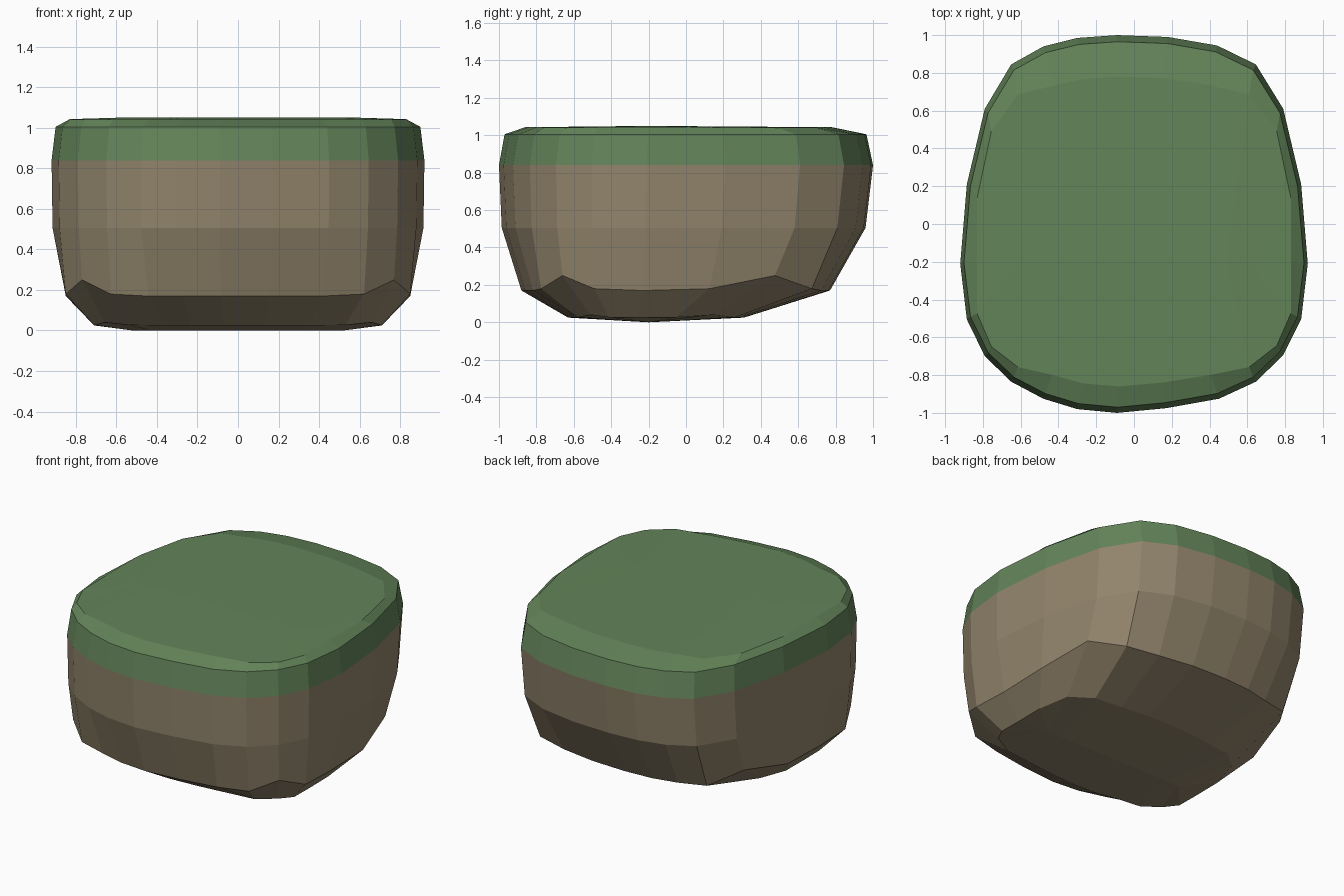
import bpy, bmesh

if "Cube" in bpy.data.objects:
    bpy.data.objects.remove(bpy.data.objects["Cube"])

def material(name, rgb):
    m = bpy.data.materials.new(name)
    m.diffuse_color = (*rgb, 1)
    m.use_nodes = True
    m.node_tree.nodes["Principled BSDF"].inputs["Base Color"].default_value = m.diffuse_color
    return m

# Right half of the widest outline, back to front (left half is almost its mirror)
right = [(0.18, 0.99), (0.44, 0.945), (0.645, 0.845), (0.79, 0.61),
         (0.885, 0.21), (0.92, -0.21), (0.885, -0.505),
         (0.79, -0.695), (0.645, -0.835), (0.45, -0.925), (0.17, -0.975)]
left = [(-0.30, -0.98), (-0.48, -0.925), (-0.65, -0.835), (-0.79, -0.70),
        (-0.885, -0.505), (-0.92, -0.21), (-0.885, 0.21), (-0.79, 0.61),
        (-0.65, 0.845), (-0.48, 0.94), (-0.30, 0.985)]
outline = right + [(-0.09, -1.0)] + left + [(-0.09, 1.0)]
corners = {i for i, p in enumerate(outline) if abs(abs(p[0]) - 0.79) < 0.001}
n = len(outline)

# Rings: z, half width, front y, back y, corner swell, corner lift
rings = [(0.025, 0.71, -0.63, 0.31, 1.08, 0.015),
         (0.17, 0.85, -0.88, 0.77, 1.055, 0.08),
         (0.505, 0.915, -0.985, 0.96, 1.0, 0.0),
         (0.84, 0.92, -1.0, 1.0, 1.0, 0.0),
         (1.005, 0.90, -0.97, 0.965, 1.0, 0.0),
         (1.043, 0.83, -0.86, 0.78, 1.06, -0.003)]

bm = bmesh.new()

def ring(z, w, y0, y1, swell, lift):
    out = []
    for i, (x, y) in enumerate(outline):
        corner = i in corners
        near = (i - 1) % n in corners or (i + 1) % n in corners
        k = swell if corner else 1 + (swell - 1) * 0.8 * near
        yc, yh = (y0 + y1) / 2, (y1 - y0) / 2
        px = max(-w, min(w, x * w / 0.92 * k))
        py = max(y0, min(y1, yc + y * yh * k))
        pz = z + (lift if corner else lift * 0.12 * near)
        out.append(bm.verts.new((px, py, pz)))
    return out

def ridge(z, w):
    # Cap centre line, running across the block
    return [bm.verts.new((max(-w, min(w, x * w / 0.79)), -0.2, z)) for x, y in outline]

# Skin the block from the bottom ridge to the top ridge
loops = [ridge(0, 0.52)] + [ring(*r) for r in rings] + [ridge(1.05, 0.6)]
for a, b in zip(loops, loops[1:]):
    for i in range(n):
        j = (i + 1) % n
        bm.faces.new((a[i], a[j], b[j], b[i]))
bmesh.ops.remove_doubles(bm, verts=bm.verts[:], dist=0.0005)
bmesh.ops.recalc_face_normals(bm, faces=bm.faces[:])

# Grass covers everything above the 0.84 ring
for f in bm.faces:
    f.material_index = 1 if f.calc_center_median().z > 0.845 else 0
    f.smooth = False

mesh = bpy.data.meshes.new("grassy_rock")
bm.to_mesh(mesh)
bm.free()
mesh.materials.append(material("earth brown", (0.29, 0.235, 0.15)))
mesh.materials.append(material("grass green", (0.125, 0.23, 0.10)))
bpy.context.collection.objects.link(bpy.data.objects.new("grassy_rock", mesh))
